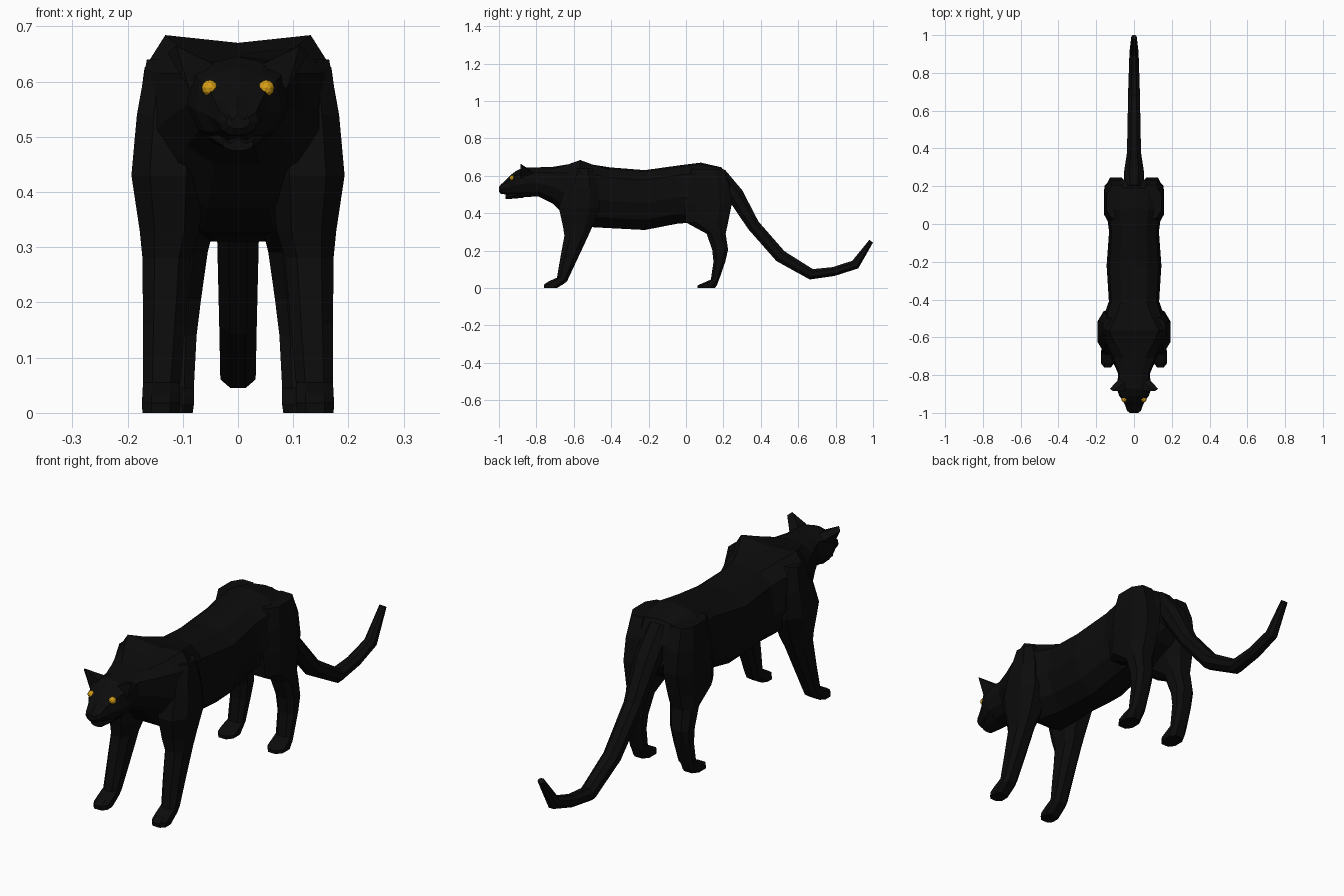
import bpy, bmesh
from mathutils import Vector


def material(name, rgb):
    m = bpy.data.materials.new(name)
    m.diffuse_color = (*rgb, 1)
    return m


BLACK = material("black_fur", (0.0035, 0.0035, 0.0035))
AMBER = material("amber_eye", (0.68, 0.35, 0.008))


def finish(bm, name, mat, mirror=False):
    bmesh.ops.recalc_face_normals(bm, faces=bm.faces[:])
    me = bpy.data.meshes.new(name)
    bm.to_mesh(me)
    bm.free()
    me.materials.append(mat)
    ob = bpy.data.objects.new(name, me)
    bpy.context.collection.objects.link(ob)
    if mirror:
        ob.modifiers.new("mirror", 'MIRROR').use_clip = False
    return ob


def loft(name, rings, mirror=False):
    bm = bmesh.new()
    loops = [[bm.verts.new(p) for p in r] for r in rings]
    n = len(loops[0])
    for a, b in zip(loops, loops[1:]):
        for i in range(n):
            j = (i + 1) % n
            bm.faces.new((a[i], a[j], b[j], b[i]))
    bm.faces.new(loops[0])
    bm.faces.new(loops[-1])
    return finish(bm, name, BLACK, mirror)


def trunk_ring(y, top, bottom, w, flat=0.5, dip=0.0):
    # upright symmetric section: flat = width of the back, dip = hollow at the spine
    h = top - bottom
    half = [(flat * w, top - 0.01 * (1 - dip * 60)), (0.9 * w, top - 0.17 * h),
            (w, top - 0.55 * h), (0.78 * w, top - 0.83 * h), (0.35 * w, bottom)]
    pts = [(0, top - dip)] + half + [(-x, z) for x, z in reversed(half)]
    return [(x, y, z) for x, z in pts]


def leg_ring(z, y0, y1, x0, x1, c=0.25):
    # horizontal rectangle with cut corners
    dx, dy = (x1 - x0) * c, (y1 - y0) * c
    return [(x0 + dx, y0, z), (x1 - dx, y0, z), (x1, y0 + dy, z), (x1, y1 - dy, z),
            (x1 - dx, y1, z), (x0 + dx, y1, z), (x0, y1 - dy, z), (x0, y0 + dy, z)]


# torso with neck
loft("torso", [trunk_ring(*r) for r in [
    (-0.86, 0.635, 0.50, 0.07), (-0.79, 0.645, 0.49, 0.085),
    (-0.71, 0.648, 0.45, 0.12), (-0.63, 0.665, 0.37, 0.158, 0.65, 0.01),
    (-0.565, 0.685, 0.33, 0.188, 0.7, 0.015), (-0.50, 0.665, 0.325, 0.165, 0.6, 0.008),
    (-0.41, 0.645, 0.32, 0.133), (-0.22, 0.63, 0.31, 0.145),
    (-0.04, 0.655, 0.345, 0.132), (0.08, 0.67, 0.35, 0.148),
    (0.19, 0.645, 0.40, 0.145), (0.235, 0.58, 0.45, 0.07)]])

# head with muzzle, and lower jaw
loft("head", [trunk_ring(*r) for r in [
    (-0.79, 0.643, 0.49, 0.083), (-0.87, 0.645, 0.485, 0.092),
    (-0.91, 0.625, 0.487, 0.078), (-0.94, 0.602, 0.49, 0.056),
    (-0.965, 0.575, 0.50, 0.045), (-0.99, 0.553, 0.503, 0.036),
    (-1.0, 0.54, 0.515, 0.022)]])
loft("jaw", [trunk_ring(*r) for r in [
    (-0.87, 0.53, 0.482, 0.06), (-0.93, 0.515, 0.477, 0.043),
    (-0.965, 0.497, 0.475, 0.028)]])

# ears
bm = bmesh.new()
for p in [(0.045, -0.885, 0.632), (0.088, -0.885, 0.585), (0.075, -0.815, 0.61),
          (0.05, -0.84, 0.635), (0.112, -0.885, 0.665), (0.127, -0.872, 0.652)]:
    bm.verts.new(p)
bmesh.ops.convex_hull(bm, input=bm.verts[:])
finish(bm, "ears", BLACK, True)

# eyes
bm = bmesh.new()
bmesh.ops.create_icosphere(bm, subdivisions=2, radius=0.015)
for v in bm.verts:
    v.co += Vector((0.051, -0.929, 0.588))
finish(bm, "eyes", AMBER, True)

# front legs with shoulders and paws
loft("front_legs", [leg_ring(*r) for r in [
    (0.64, -0.60, -0.50, 0.07, 0.165), (0.54, -0.645, -0.47, 0.06, 0.183),
    (0.43, -0.68, -0.46, 0.06, 0.193), (0.33, -0.658, -0.50, 0.07, 0.178),
    (0.28, -0.65, -0.522, 0.085, 0.173), (0.16, -0.672, -0.578, 0.095, 0.172),
    (0.055, -0.69, -0.627, 0.105, 0.172), (0.035, -0.735, -0.636, 0.105, 0.173),
    (0.018, -0.76, -0.66, 0.105, 0.174), (0.0, -0.758, -0.69, 0.107, 0.173)]], True)

# hind legs with haunches and paws
loft("hind_legs", [leg_ring(*r) for r in [
    (0.635, 0.03, 0.20, 0.04, 0.145), (0.55, 0.0, 0.232, 0.03, 0.157),
    (0.45, -0.01, 0.245, 0.03, 0.16), (0.35, 0.0, 0.225, 0.04, 0.16),
    (0.29, 0.11, 0.212, 0.055, 0.157), (0.205, 0.14, 0.225, 0.067, 0.155),
    (0.14, 0.147, 0.21, 0.075, 0.152), (0.045, 0.133, 0.177, 0.08, 0.15),
    (0.028, 0.095, 0.17, 0.08, 0.155), (0.014, 0.062, 0.165, 0.08, 0.156),
    (0.0, 0.062, 0.155, 0.082, 0.155)]], True)

# tail: octagonal sections square to a drooping path (y, z, half thickness, half width)
path = [(0.17, 0.60, 0.05, 0.05), (0.265, 0.495, 0.045, 0.052), (0.36, 0.335, 0.034, 0.038),
        (0.505, 0.17, 0.034, 0.034), (0.67, 0.073, 0.029, 0.032), (0.79, 0.088, 0.024, 0.028),
        (0.905, 0.125, 0.026, 0.024), (0.99, 0.25, 0.012, 0.014)]
rings = []
for i, (y, z, t, w) in enumerate(path):
    a, b = path[max(i - 1, 0)], path[min(i + 1, len(path) - 1)]
    d = Vector((0, b[0] - a[0], b[1] - a[1])).normalized()
    up = Vector((0, -d.z, d.y))
    rings.append([Vector((p[0] * w, y, z)) + up * p[1] * t
                  for p in [(q[0], q[1]) for q in leg_ring(0, -1, 1, -1, 1, 0.28)]])
loft("tail", rings)
